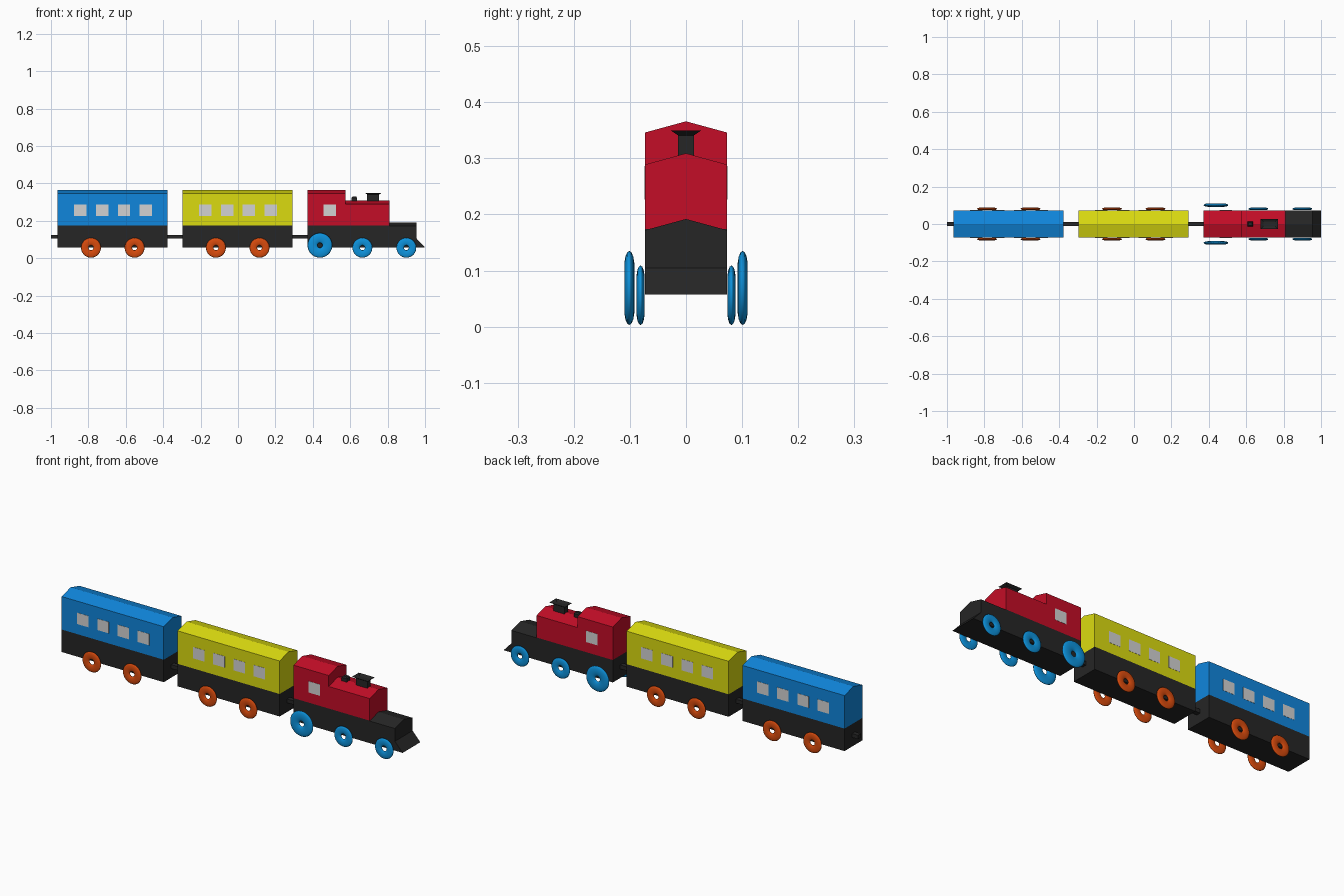
import bpy, bmesh, math

if "Cube" in bpy.data.objects:
    bpy.data.objects.remove(bpy.data.objects["Cube"], do_unlink=True)


def material(name, r, g, b):
    m = bpy.data.materials.new(name)
    m.use_nodes = True
    m.diffuse_color = (r, g, b, 1)
    m.node_tree.nodes["Principled BSDF"].inputs["Base Color"].default_value = (r, g, b, 1)
    return m


BLUE = material("carriage blue", 0.005, 0.24, 0.72)
YELLOW = material("carriage yellow", 0.71, 0.71, 0.005)
RED = material("engine red", 0.55, 0.004, 0.02)
BLACK = material("chassis black", 0.019, 0.019, 0.019)
ORANGE = material("wheel orange", 0.69, 0.07, 0.004)
WHEEL_BLUE = material("wheel blue", 0.004, 0.29, 0.72)
GLASS = material("window grey", 0.65, 0.65, 0.65)

HALF = 0.073      # half width of every body
FLOOR = 0.057     # underside of the chassis
DECK = 0.174      # top of the chassis
GABLE = 0.02      # rise of the roof ridge


def finish(name, bm, mat):
    bmesh.ops.recalc_face_normals(bm, faces=bm.faces)
    mesh = bpy.data.meshes.new(name)
    bm.to_mesh(mesh)
    bm.free()
    mesh.materials.append(mat)
    obj = bpy.data.objects.new(name, mesh)
    bpy.context.collection.objects.link(obj)
    return obj


def loft(name, rings, mat):
    """Closed solid through a list of matching vertex rings."""
    bm = bmesh.new()
    loops = [[bm.verts.new(p) for p in ring] for ring in rings]
    n = len(loops[0])
    for a, b in zip(loops, loops[1:]):
        for i in range(n):
            j = (i + 1) % n
            bm.faces.new((a[i], a[j], b[j], b[i]))
    bm.faces.new(loops[0])
    bm.faces.new(loops[-1])
    return finish(name, bm, mat)


def rect(x, z, hx, hy):
    return [(x - hx, -hy, z), (x + hx, -hy, z), (x + hx, hy, z), (x - hx, hy, z)]


def box(name, x0, x1, hy, z0, z1, mat):
    x, hx = (x0 + x1) / 2, (x1 - x0) / 2
    return loft(name, [rect(x, z0, hx, hy), rect(x, z1, hx, hy)], mat)


def gabled(name, x0, x1, z0, eave, mat):
    """House-shaped section run along x."""
    section = [(-HALF, z0), (HALF, z0), (HALF, eave), (0, eave + GABLE), (-HALF, eave)]
    return loft(name, [[(x, y, z) for y, z in section] for x in (x0, x1)], mat)


def windows(name, xs):
    for side, y in (("right", -HALF), ("left", HALF)):
        for i, x in enumerate(xs):
            pane = box(f"{name}_window_{side}_{i + 1}", x - 0.033, x + 0.033, 0.001, 0.227, 0.286, GLASS)
            pane.location.y = y


def wheel(name, x, y, radius, hole, thick, mat):
    """Flattened ring, standing just above the ground."""
    for side, sign in (("right", -1), ("left", 1)):
        bpy.ops.mesh.primitive_torus_add(
            major_segments=40, minor_segments=14,
            major_radius=(radius + hole) / 2, minor_radius=(radius - hole) / 2,
            location=(x, sign * y, radius + 0.003), rotation=(math.pi / 2, 0, 0))
        ring = bpy.context.object
        ring.name = f"{name}_{side}"
        ring.scale.z = thick / (radius - hole)
        ring.data.materials.append(mat)
        bpy.ops.object.shade_smooth_by_angle(angle=math.radians(60))


# Carriages
for name, x, mat in (("rear_carriage", -0.671, BLUE), ("middle_carriage", -0.003, YELLOW)):
    box(name + "_chassis", x - 0.294, x + 0.294, HALF, FLOOR, DECK, BLACK)
    gabled(name + "_body", x - 0.294, x + 0.294, DECK, 0.346, mat)
    windows(name, [x + 0.003 + 0.1165 * (i - 1.5) for i in range(4)])
    for i, dx in enumerate((-0.115, 0.118)):
        wheel(f"{name}_wheel_{i + 1}", x + dx, 0.081, 0.053, 0.013, 0.014, ORANGE)

# Couplings
for name, x0, x1 in (("rear_hook", -1, -0.96), ("rear_coupling", -0.38, -0.29),
                     ("front_coupling", 0.285, 0.375)):
    box(name, x0, x1, 0.012, 0.105, 0.125, BLACK)

# Engine
box("engine_chassis", 0.371, 0.81, HALF, FLOOR, DECK, BLACK)
gabled("engine_nose", 0.81, 0.955, FLOOR, 0.172, BLACK)
gabled("cab", 0.371, 0.574, DECK, 0.346, RED)
gabled("boiler", 0.574, 0.81, DECK, 0.289, RED)
windows("cab", [0.491])

# Sloping front guard
guard = [(0.955, FLOOR), (1.0, FLOOR), (0.955, 0.105)]
loft("front_guard", [[(x, y, z) for x, z in guard] for y in (-HALF, HALF)], BLACK)

# Chimney with a flared rim, and the small dome behind it
loft("chimney", [rect(0.723, 0.295, 0.032, 0.014), rect(0.723, 0.341, 0.032, 0.014),
                 rect(0.723, 0.35, 0.046, 0.028), rect(0.723, 0.342, 0.031, 0.013)], BLACK)
loft("dome", [rect(0.622, 0.295, 0.015, 0.014), rect(0.622, 0.323, 0.015, 0.014),
              rect(0.622, 0.33, 0.01, 0.009)], BLACK)

# Engine wheels
wheel("driving_wheel", 0.438, 0.101, 0.066, 0.013, 0.018, WHEEL_BLUE)
wheel("middle_wheel", 0.665, 0.081, 0.053, 0.013, 0.014, WHEEL_BLUE)
wheel("front_wheel", 0.9, 0.081, 0.053, 0.013, 0.014, WHEEL_BLUE)
